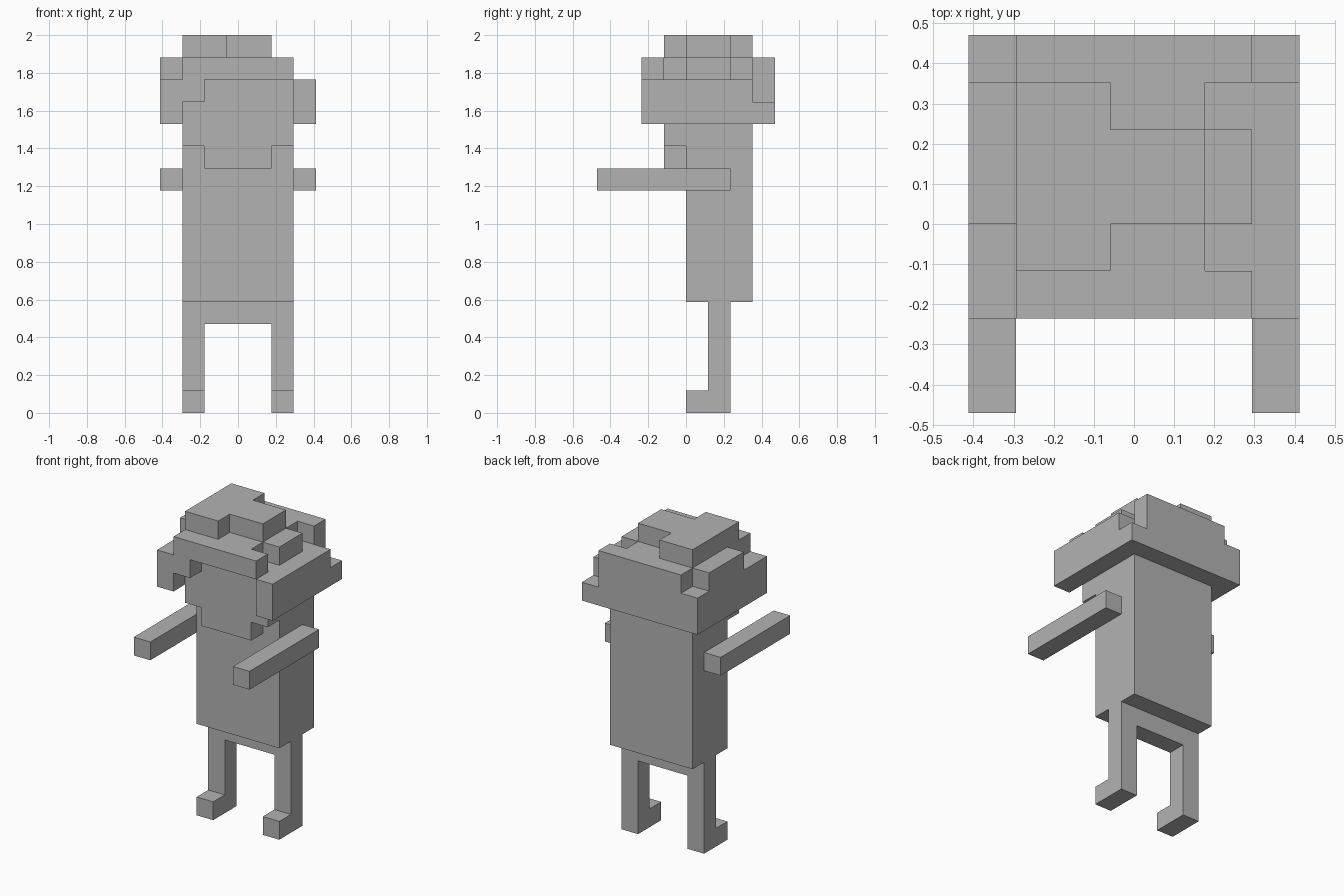
import bpy
import bmesh
from math import radians
from mathutils import Vector

UNIT = 2 / 17                      # edge of one block
ORIGIN = Vector((3.5, 4, 0))       # block-grid position of the model's centre

cube = bpy.data.objects.get("Cube")
if cube:
    bpy.data.objects.remove(cube)

grey = bpy.data.materials.new("plain grey")
grey.use_nodes = True
COLOUR = (0.45, 0.45, 0.45, 1)
grey.diffuse_color = COLOUR
grey.node_tree.nodes["Principled BSDF"].inputs["Base Color"].default_value = COLOUR


def block_part(name, *boxes):
    """Fuse boxes, each (x range, y range, z range) in blocks, into one clean shell."""
    cells = {(x, y, z) for bx, by, bz in boxes
             for x in range(*bx) for y in range(*by) for z in range(*bz)}
    bm = bmesh.new()
    for cell in cells:
        centre = Vector(cell) + Vector((0.5, 0.5, 0.5)) - ORIGIN
        for axis in range(3):
            for sign in (-1, 1):
                n, u, v = Vector(), Vector(), Vector()
                n[axis], u[(axis + 1) % 3], v[(axis + 2) % 3] = sign, sign, 1
                if tuple(int(c) for c in Vector(cell) + n) in cells:
                    continue
                corners = (-u - v, u - v, u + v, v - u)
                bm.faces.new([bm.verts.new((centre + (n + c) / 2) * UNIT)
                              for c in corners])
    bmesh.ops.remove_doubles(bm, verts=bm.verts, dist=UNIT / 100)
    bmesh.ops.dissolve_limit(bm, angle_limit=radians(1), verts=bm.verts, edges=bm.edges)
    mesh = bpy.data.meshes.new(name)
    bm.to_mesh(mesh)
    bm.free()
    mesh.materials.append(grey)
    obj = bpy.data.objects.new(name, mesh)
    bpy.context.collection.objects.link(obj)
    return obj


# Legs with feet, and arms reaching forward
for side, leg, arm in (("right", (1, 2), (0, 1)), ("left", (5, 6), (6, 7))):
    block_part(side + "_leg", (leg, (5, 6), (0, 5)), (leg, (4, 5), (0, 1)))
    block_part(side + "_arm", (arm, (0, 6), (10, 11)))

# Hips, torso running up into the head, and face with a narrower chin
block_part("hips", ((2, 5), (5, 6), (4, 5)))
block_part("torso", ((1, 6), (4, 7), (5, 15)))
block_part("face", ((1, 6), (3, 4), (12, 15)), ((2, 5), (3, 4), (11, 12)))

# Hair: stepped side locks, back, fringe and crown
block_part("hair",
           ((6, 7), (2, 7), (13, 15)), ((6, 7), (7, 8), (13, 14)),    # left lock
           ((0, 1), (2, 8), (13, 15)), ((0, 1), (4, 7), (15, 16)),    # right lock
           ((1, 6), (7, 8), (13, 16)),                                # back
           ((1, 6), (2, 3), (15, 16)), ((1, 2), (2, 3), (14, 15)),    # fringe
           ((1, 5), (3, 7), (15, 16)), ((5, 6), (4, 6), (15, 16)),    # cap
           ((1, 3), (3, 7), (16, 17)), ((3, 5), (4, 6), (16, 17)))    # crown
